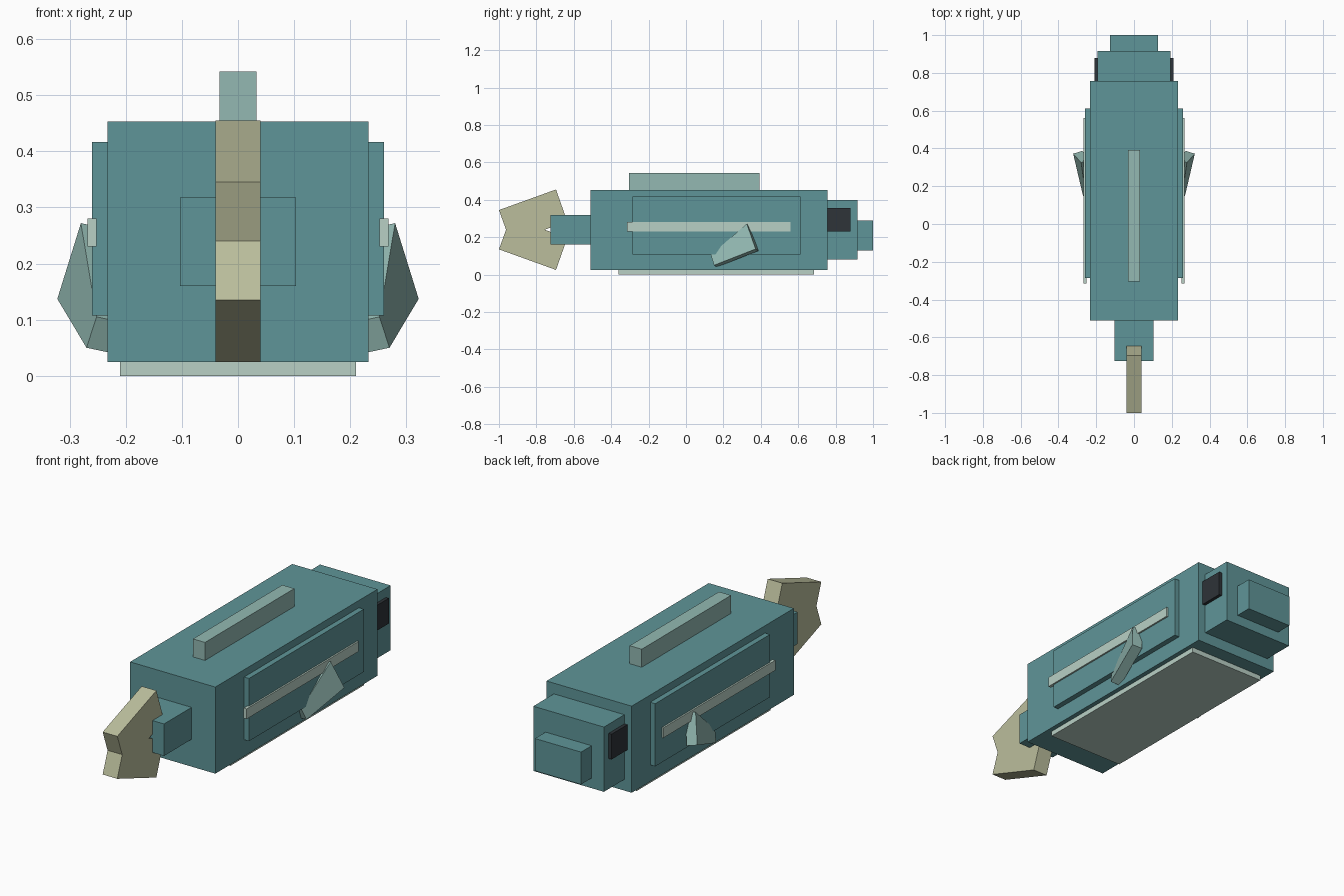
import bpy
import bmesh
from mathutils import Vector

if "Cube" in bpy.data.objects:
    bpy.data.objects.remove(bpy.data.objects["Cube"], do_unlink=True)


def material(name, srgb):
    linear = [((c / 255 + 0.055) / 1.055) ** 2.4 for c in srgb] + [1]
    mat = bpy.data.materials.new(name)
    mat.use_nodes = True
    mat.diffuse_color = linear
    mat.node_tree.nodes["Principled BSDF"].inputs["Base Color"].default_value = linear
    return mat


teal = material("teal", (95, 149, 152))
aqua = material("pale aqua", (147, 185, 178))
pale = material("pale grey green", (185, 208, 197))
sand = material("sand", (187, 190, 156))
black = material("near black", (46, 51, 56))


def finish(bm, name, mat):
    bmesh.ops.recalc_face_normals(bm, faces=bm.faces)
    mesh = bpy.data.meshes.new(name)
    bm.to_mesh(mesh)
    bm.free()
    mesh.materials.append(mat)
    obj = bpy.data.objects.new(name, mesh)
    bpy.context.collection.objects.link(obj)
    return obj


def box(name, mat, x, y, z):
    """Box spanning the given (low, high) ranges."""
    bm = bmesh.new()
    bmesh.ops.create_cube(bm, size=1)
    for v in bm.verts:
        v.co = [r[0] if c < 0 else r[1] for c, r in zip(v.co, (x, y, z))]
    return finish(bm, name, mat)


def prism(name, mat, points, offset):
    """Flat outline swept along an offset."""
    bm = bmesh.new()
    face = bm.faces.new([bm.verts.new(p) for p in points])
    swept = bmesh.ops.extrude_face_region(bm, geom=[face], use_keep_orig=True)
    verts = [g for g in swept["geom"] if isinstance(g, bmesh.types.BMVert)]
    bmesh.ops.translate(bm, verts=verts, vec=Vector(offset))
    return finish(bm, name, mat)


# Trunk, head and tail stem
box("body", teal, (-0.233, 0.233), (-0.51, 0.757), (0.025, 0.453))
box("head", teal, (-0.193, 0.193), (0.74, 0.917), (0.08, 0.4))
box("snout", teal, (-0.126, 0.126), (0.9, 1.0), (0.13, 0.29))
box("tail_stem", teal, (-0.103, 0.103), (-0.725, -0.5), (0.16, 0.318))

# Belly plate and back fin
box("belly_plate", pale, (-0.21, 0.21), (-0.36, 0.685), (0, 0.03))
box("back_fin", aqua, (-0.033, 0.033), (-0.305, 0.393), (0.44, 0.542))

# Forked tail fin, outline mirrored about its middle height
mid = 0.24
upper = [(-0.962, 0), (-1.0, 0.105), (-0.695, 0.215), (-0.635, 0.045), (-0.755, 0)]
outline = upper + [(y, -h) for y, h in reversed(upper[1:-1])]
prism("tail_fin", sand, [(-0.04, y, mid + h) for y, h in outline], (0.08, 0, 0))

# Side parts, on the left and the right
for side, s in (("left", 1), ("right", -1)):
    def span(a, b):
        return sorted((s * a, s * b))

    box(side + "_side_panel", teal, span(0.2, 0.26), (-0.285, 0.612), (0.107, 0.417))
    box(side + "_side_stripe", pale, span(0.252, 0.268), (-0.315, 0.56), (0.23, 0.28))
    box(side + "_eye", black, span(0.18, 0.209), (0.75, 0.88), (0.23, 0.355))
    fin = [(0.28, 0.325, 0.272), (0.322, 0.372, 0.137),
           (0.27, 0.15, 0.05), (0.252, 0.133, 0.105)]
    prism(side + "_side_fin", aqua, [(s * x, y, z) for x, y, z in fin],
          (-0.047 * s, 0.015, -0.01))
